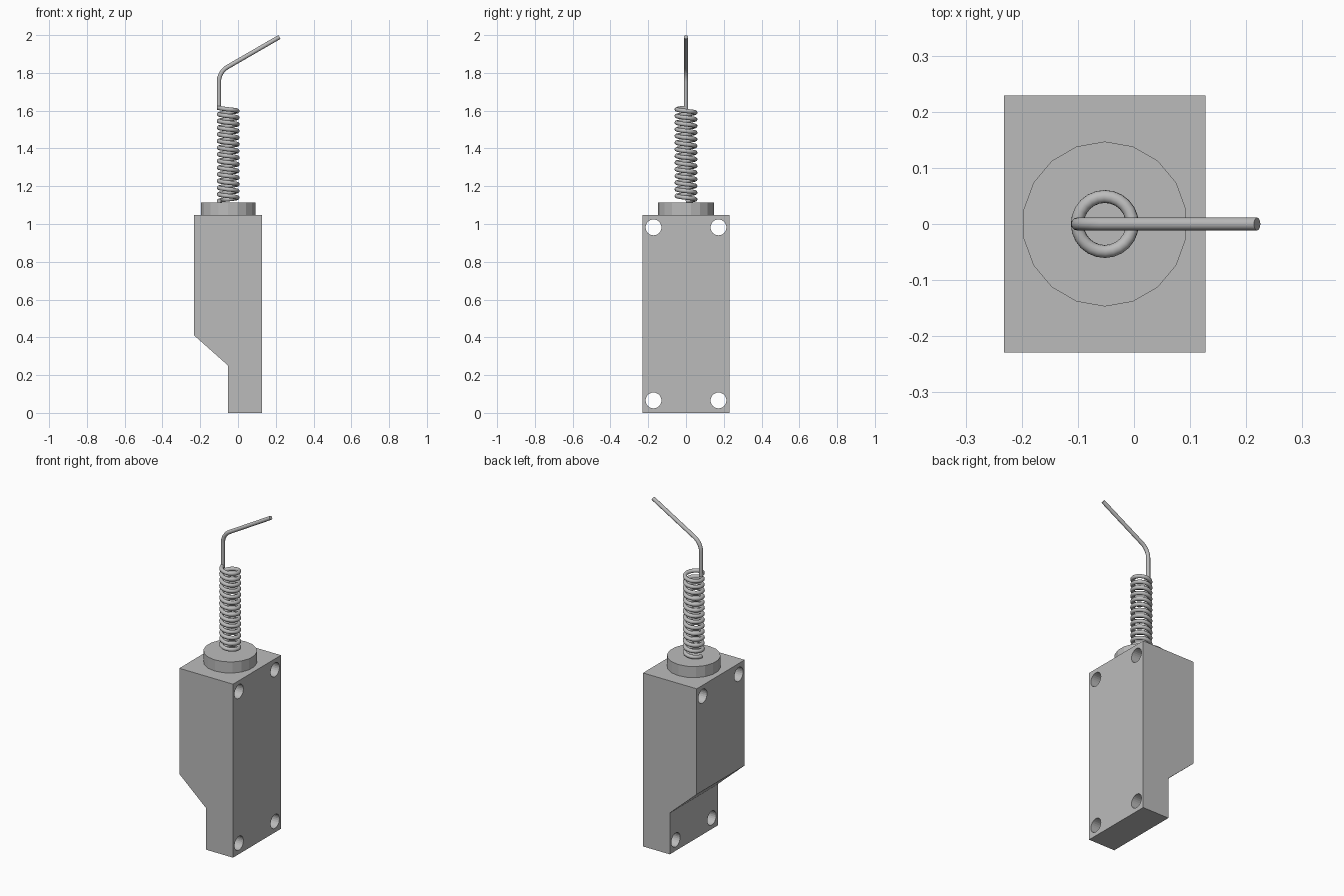
import bpy, bmesh
from math import sin, cos, tan, pi, radians
from mathutils import Matrix, Vector

cube = bpy.data.objects.get("Cube")
if cube:
    bpy.data.objects.remove(cube)

grey = bpy.data.materials.new("plain grey")
grey.use_nodes = True
grey.diffuse_color = (0.5, 0.5, 0.5, 1)
grey.node_tree.nodes["Principled BSDF"].inputs["Base Color"].default_value = (0.5, 0.5, 0.5, 1)

AXIS_X = -0.052   # shared axis of collar and spring
HALF_Y = 0.229
WIRE = 0.0115
COIL = 0.049


def add_object(name, data):
    ob = bpy.data.objects.new(name, data)
    bpy.context.collection.objects.link(ob)
    return ob


def mesh_object(name, bm):
    bmesh.ops.recalc_face_normals(bm, faces=bm.faces)
    me = bpy.data.meshes.new(name)
    bm.to_mesh(me)
    bm.free()
    me.materials.append(grey)
    return add_object(name, me)


def bake(ob):
    """Replace an object by a mesh with its modifiers or bevel applied."""
    dg = bpy.context.evaluated_depsgraph_get()
    me = bpy.data.meshes.new_from_object(ob.evaluated_get(dg))
    name = ob.name
    bpy.data.objects.remove(ob)
    me.materials.clear()
    me.materials.append(grey)
    return add_object(name, me)


def wire(name, points):
    cu = bpy.data.curves.new(name, "CURVE")
    cu.dimensions = "3D"
    cu.bevel_depth = WIRE
    cu.bevel_resolution = 4
    cu.use_fill_caps = True
    sp = cu.splines.new("POLY")
    sp.points.add(len(points) - 1)
    for p, co in zip(sp.points, points):
        p.co = (*co, 1)
    ob = bake(add_object(name, cu))
    bpy.ops.object.select_all(action="DESELECT")
    ob.select_set(True)
    bpy.context.view_layer.objects.active = ob
    bpy.ops.object.shade_smooth_by_angle(angle=radians(40))


# Switch housing: stepped side profile extruded across the width
profile = [(0.127, 0), (0.127, 1.048), (-0.232, 1.048),
           (-0.232, 0.41), (AXIS_X, 0.25), (AXIS_X, 0)]
bm = bmesh.new()
face = bm.faces.new([bm.verts.new((x, -HALF_Y, z)) for x, z in profile])
ext = bmesh.ops.extrude_face_region(bm, geom=[face])
bmesh.ops.translate(bm, vec=(0, 2 * HALF_Y, 0),
                    verts=[v for v in ext["geom"] if isinstance(v, bmesh.types.BMVert)])
housing = mesh_object("housing", bm)

# Four mounting holes drilled straight through
bm = bmesh.new()
for y in (-0.172, 0.172):
    for z in (0.066, 0.982):
        bmesh.ops.create_cone(bm, cap_ends=True, segments=24, radius1=0.042, radius2=0.042, depth=1,
                              matrix=Matrix.Translation((0, y, z)) @ Matrix.Rotation(pi / 2, 4, "Y"))
drill = mesh_object("hole_cutter", bm)
drill.hide_render = True
mod = housing.modifiers.new("holes", "BOOLEAN")
mod.operation = "DIFFERENCE"
mod.solver = "EXACT"
mod.object = drill
bake(housing)
bpy.data.objects.remove(drill)

# Low-poly collar
bm = bmesh.new()
ring = [bm.verts.new((AXIS_X + 0.147 * cos(pi / 2 + i * pi / 9), 0.147 * sin(pi / 2 + i * pi / 9), 1.04))
        for i in range(18)]
face = bm.faces.new(ring)
ext = bmesh.ops.extrude_face_region(bm, geom=[face])
bmesh.ops.translate(bm, vec=(0, 0, 0.075),
                    verts=[v for v in ext["geom"] if isinstance(v, bmesh.types.BMVert)])
mesh_object("collar", bm)

# Left-handed coil spring ending on the -x side
TURNS, STEPS, LOW, HIGH = 14, 24, 1.122, 1.616
coil = []
for i in range(TURNS * STEPS + 1):
    a = pi - 2 * pi * i / STEPS
    coil.append((AXIS_X + COIL * cos(a), COIL * sin(a), LOW + (HIGH - LOW) * i / (TURNS * STEPS)))
wire("spring", coil)

# Feeler wire: upright, rounded bend, then a slope up to the tip
BEND, TURN = 0.09, radians(60)
rod_x = AXIS_X - COIL
corner = Vector((rod_x, 0, 1.805))
start_z = corner.z - BEND * tan(TURN / 2)
feeler = [(rod_x, 0, HIGH - WIRE)]
for i in range(9):
    a = TURN * i / 8
    feeler.append((rod_x + BEND * (1 - cos(a)), 0, start_z + BEND * sin(a)))
feeler.append(corner + Vector((sin(TURN), 0, cos(TURN))) * 0.37)
wire("feeler", feeler)
